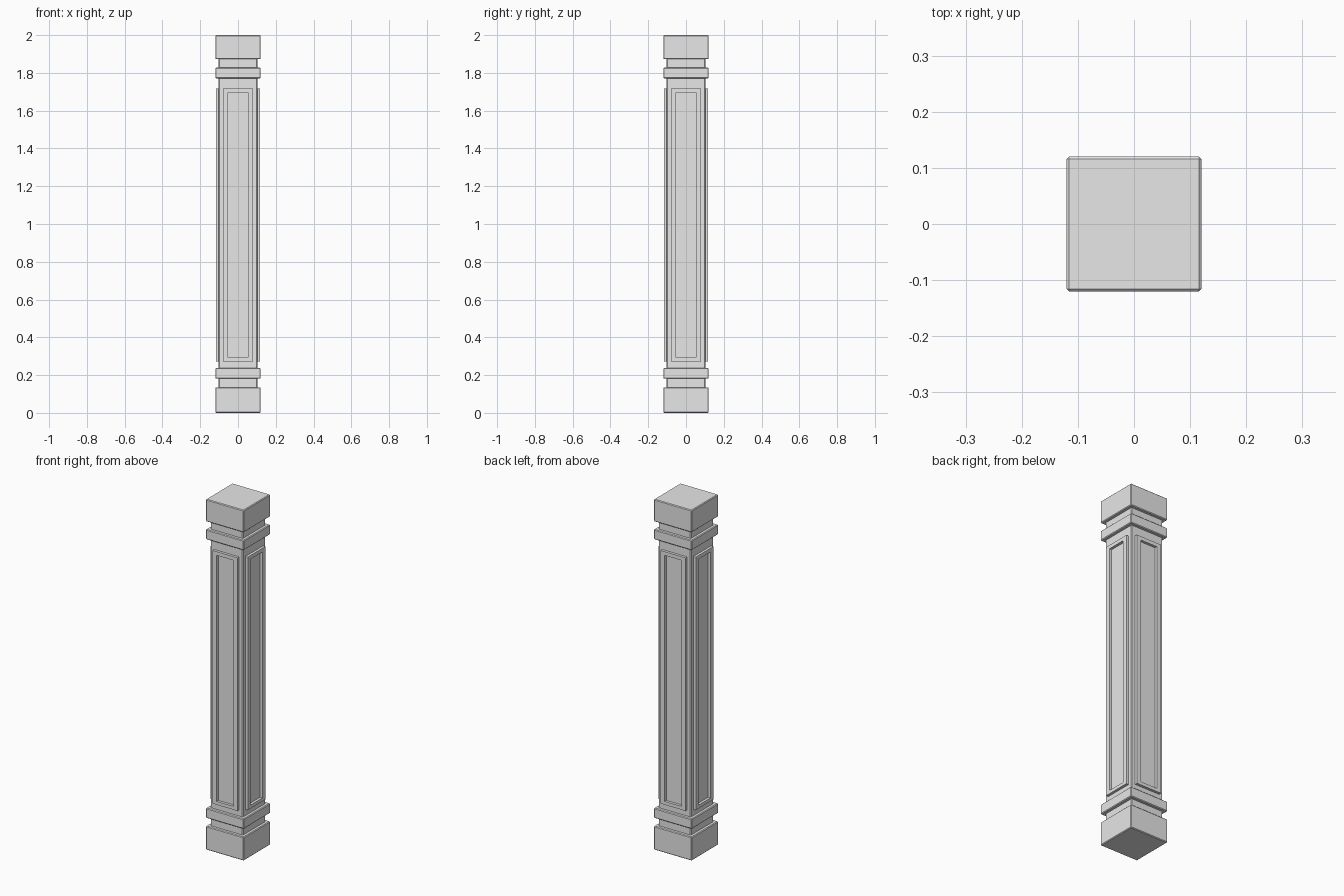
import bpy
import bmesh
import math
from mathutils import Matrix, Vector

cube = bpy.data.objects.get("Cube")
if cube:
    bpy.data.objects.remove(cube, do_unlink=True)

# Single grey stone material
stone = bpy.data.materials.new("grey_stone")
stone.use_nodes = True
GREY = (0.8, 0.8, 0.8, 1)
stone.diffuse_color = GREY
stone.node_tree.nodes["Principled BSDF"].inputs["Base Color"].default_value = GREY

BLOCK, SHAFT, BEVEL = 0.12, 0.102, 0.004


def finish(name, bm):
    bmesh.ops.recalc_face_normals(bm, faces=bm.faces)
    mesh = bpy.data.meshes.new(name)
    bm.to_mesh(mesh)
    bm.free()
    mesh.materials.append(stone)
    obj = bpy.data.objects.new(name, mesh)
    bpy.context.collection.objects.link(obj)
    return obj


def square_block(name, half, z0, z1):
    """Square block with narrow chamfers on all edges."""
    bm = bmesh.new()
    size = Matrix.Diagonal((2 * half, 2 * half, z1 - z0, 1))
    place = Matrix.Translation((0, 0, (z0 + z1) / 2))
    bmesh.ops.create_cube(bm, size=1, matrix=place @ size)
    bmesh.ops.bevel(bm, geom=bm.edges[:], offset=BEVEL, segments=1,
                    affect='EDGES')
    return finish(name, bm)


def panel_frame(name, angle):
    """Raised rectangular moulding around a sunken panel."""
    bm = bmesh.new()
    back, front = -SHAFT + 0.004, -0.117
    half_w, z0, z1 = 0.079, 0.273, 1.717
    corners = [(-half_w, z0), (half_w, z0), (half_w, z1), (-half_w, z1)]
    outer = [bm.verts.new((x, front, z)) for x, z in corners]
    inner = [bm.verts.new((math.copysign(abs(x) - 0.026, x), front,
                           z + (0.019 if z == z0 else -0.021)))
             for x, z in corners]
    ring = [bm.faces.new((outer[i], outer[(i + 1) % 4],
                          inner[(i + 1) % 4], inner[i])) for i in range(4)]
    solid = bmesh.ops.extrude_face_region(bm, geom=ring, use_keep_orig=True)
    moved = [v for v in solid["geom"] if isinstance(v, bmesh.types.BMVert)]
    bmesh.ops.translate(bm, verts=moved, vec=Vector((0, back - front, 0)))
    bmesh.ops.rotate(bm, verts=bm.verts, matrix=Matrix.Rotation(angle, 3, 'Z'))
    return finish(name, bm)


# Foot, collars and capital around the shaft
square_block("base_block", BLOCK, 0, 0.135)
square_block("lower_neck", SHAFT, 0.13, 0.188)
square_block("lower_collar", BLOCK, 0.181, 0.238)
square_block("shaft", SHAFT, 0.23, 1.78)
square_block("upper_collar", BLOCK, 1.771, 1.828)
square_block("upper_neck", SHAFT, 1.821, 1.879)
square_block("top_block", BLOCK, 1.873, 2)

# One framed panel on each side
for i, side in enumerate(("front", "left", "back", "right")):
    panel_frame(side + "_panel_frame", i * math.pi / 2)
